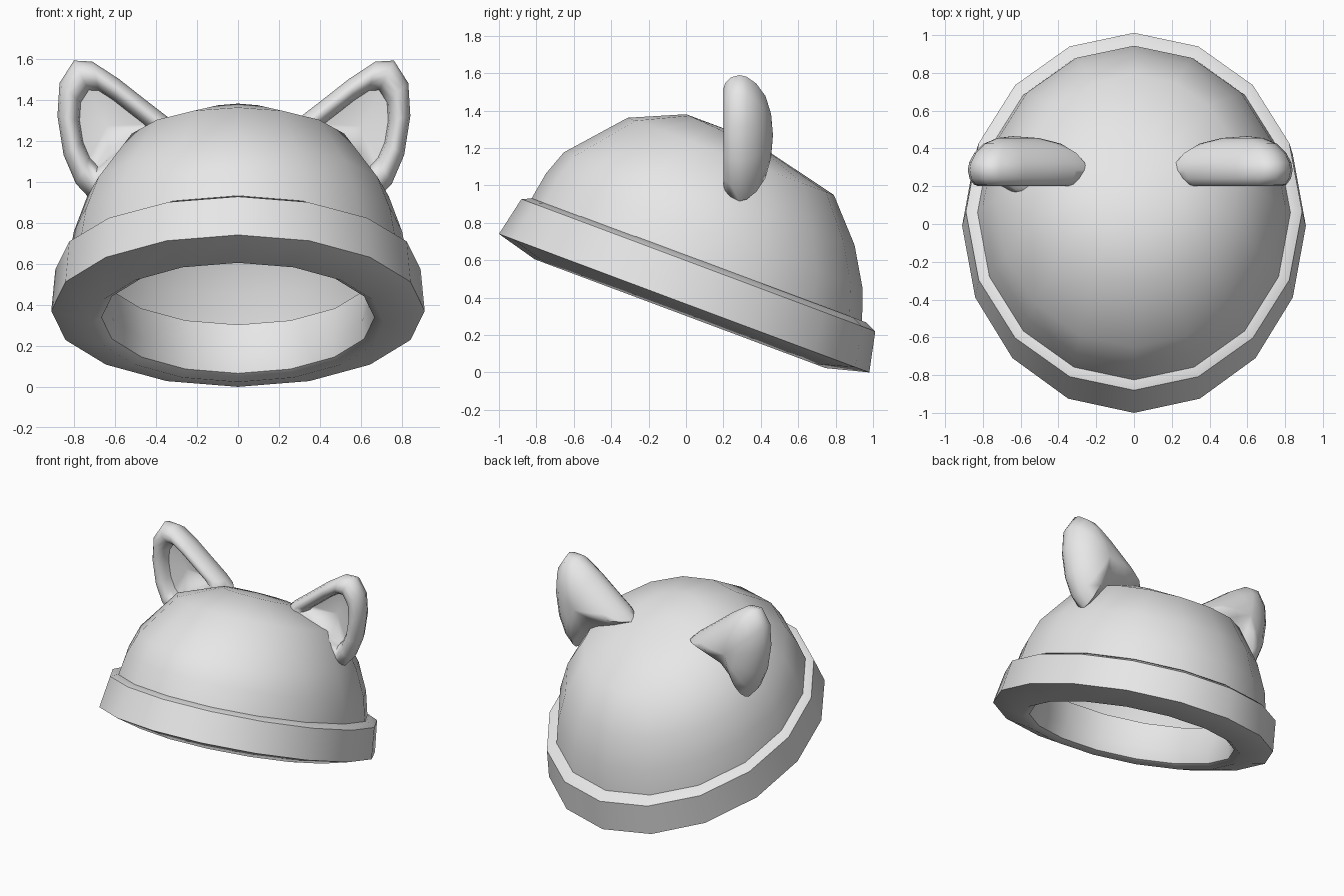
import bpy, bmesh, math
from mathutils import Matrix, Vector

if "Cube" in bpy.data.objects:
    bpy.data.objects.remove(bpy.data.objects["Cube"])

SIDES = 16
TILT = Matrix.Translation((0, -0.01, 0.37)) @ Matrix.Rotation(math.radians(-20.5), 4, 'X')

grey = bpy.data.materials.new("plain_grey")
grey.diffuse_color = (0.8, 0.8, 0.8, 1)
grey.use_nodes = True
grey.node_tree.nodes["Principled BSDF"].inputs["Base Color"].default_value = grey.diffuse_color


def finish(bm, name, angle):
    bmesh.ops.recalc_face_normals(bm, faces=bm.faces[:])
    mesh = bpy.data.meshes.new(name)
    bm.to_mesh(mesh)
    bm.free()
    mesh.materials.append(grey)
    ob = bpy.data.objects.new(name, mesh)
    bpy.context.collection.objects.link(ob)
    bpy.ops.object.select_all(action='DESELECT')
    ob.select_set(True)
    bpy.context.view_layer.objects.active = ob
    bpy.ops.object.shade_smooth_by_angle(angle=math.radians(angle))
    return ob


def bridge(bm, a, b):
    for i in range(len(a)):
        j = (i + 1) % len(a)
        bm.faces.new((a[i], a[j], b[j], b[i]))


def fan(bm, ring, point):
    tip = bm.verts.new(point)
    for i in range(len(ring)):
        bm.faces.new((ring[i], ring[(i + 1) % len(ring)], tip))


def oval(bm, front, back, rx):
    """Ring through a front and a back (y, z) point, in the tilted frame."""
    verts = []
    for i in range(SIDES):
        a = 2 * math.pi * i / SIDES
        t = (1 - math.cos(a)) / 2
        y = front[0] + (back[0] - front[0]) * t
        z = front[1] + (back[1] - front[1]) * t
        verts.append(bm.verts.new(TILT @ Vector((rx * math.sin(a), y, z))))
    return verts


# Crown: open dome, fuller towards the front
bm = bmesh.new()
rings = [oval(bm, *r) for r in [
    ((-0.96, 0.24), (0.93, 0.23), 0.83),
    ((-0.935, 0.39), (0.865, 0.41), 0.80),
    ((-0.885, 0.53), (0.745, 0.61), 0.735),
    ((-0.63, 0.823), (0.547, 0.823), 0.56),
    ((-0.344, 0.95), (0.15, 0.915), 0.25)]]
for a, b in zip(rings, rings[1:]):
    bridge(bm, a, b)
fan(bm, rings[-1], TILT @ Vector((0, -0.1, 0.95)))
finish(bm, "crown", 60)

# Brim: closed band with a rounded lower lip, profile as (y radius, x radius, height)
bm = bmesh.new()
profile = [(1.057, 0.91, 0), (1.01, 0.89, 0.217), (0.945, 0.83, 0.245),
           (0.78, 0.67, 0.22), (0.76, 0.65, 0.05), (0.775, 0.665, -0.035),
           (0.83, 0.71, -0.06)]
rings = [oval(bm, (-ry, z), (ry, z), rx) for ry, rx, z in profile]
for a, b in zip(rings, rings[1:] + rings[:1]):
    bridge(bm, a, b)
finish(bm, "brim", 50)

# Ears: outline as (x, z, forward shift), shells towards the centre as (scale, y)
outline = [(0.78, 1.59, 0), (0.69, 1.585, 0), (0.56, 1.50, 0), (0.42, 1.39, 0),
           (0.29, 1.29, 0), (0.23, 1.23, 0), (0.34, 1.16, 0.04), (0.48, 1.09, 0.07),
           (0.60, 1.00, 0.05), (0.70, 0.915, 0), (0.77, 0.99, 0), (0.83, 1.13, 0),
           (0.86, 1.32, 0), (0.85, 1.48, 0)]
shells = [(0.35, 0.455), (0.65, 0.425), (0.86, 0.375), (0.97, 0.325), (1.0, 0.285),
          (0.96, 0.24), (0.87, 0.21), (0.77, 0.20), (0.66, 0.215), (0.58, 0.25),
          (0.55, 0.29)]
CX, CZ, MID = 0.62, 1.27, -0.02
for side, name in ((1, "right_ear"), (-1, "left_ear")):
    bm = bmesh.new()
    rings = [[bm.verts.new((MID + side * (CX + (x - CX) * s), y - f * s, CZ + (z - CZ) * s))
              for x, z, f in outline] for s, y in shells]
    for a, b in zip(rings, rings[1:]):
        bridge(bm, a, b)
    fan(bm, rings[0], (MID + side * CX, 0.465, CZ))
    fan(bm, rings[-1], (MID + side * CX, 0.31, CZ))
    finish(bm, name, 65)
